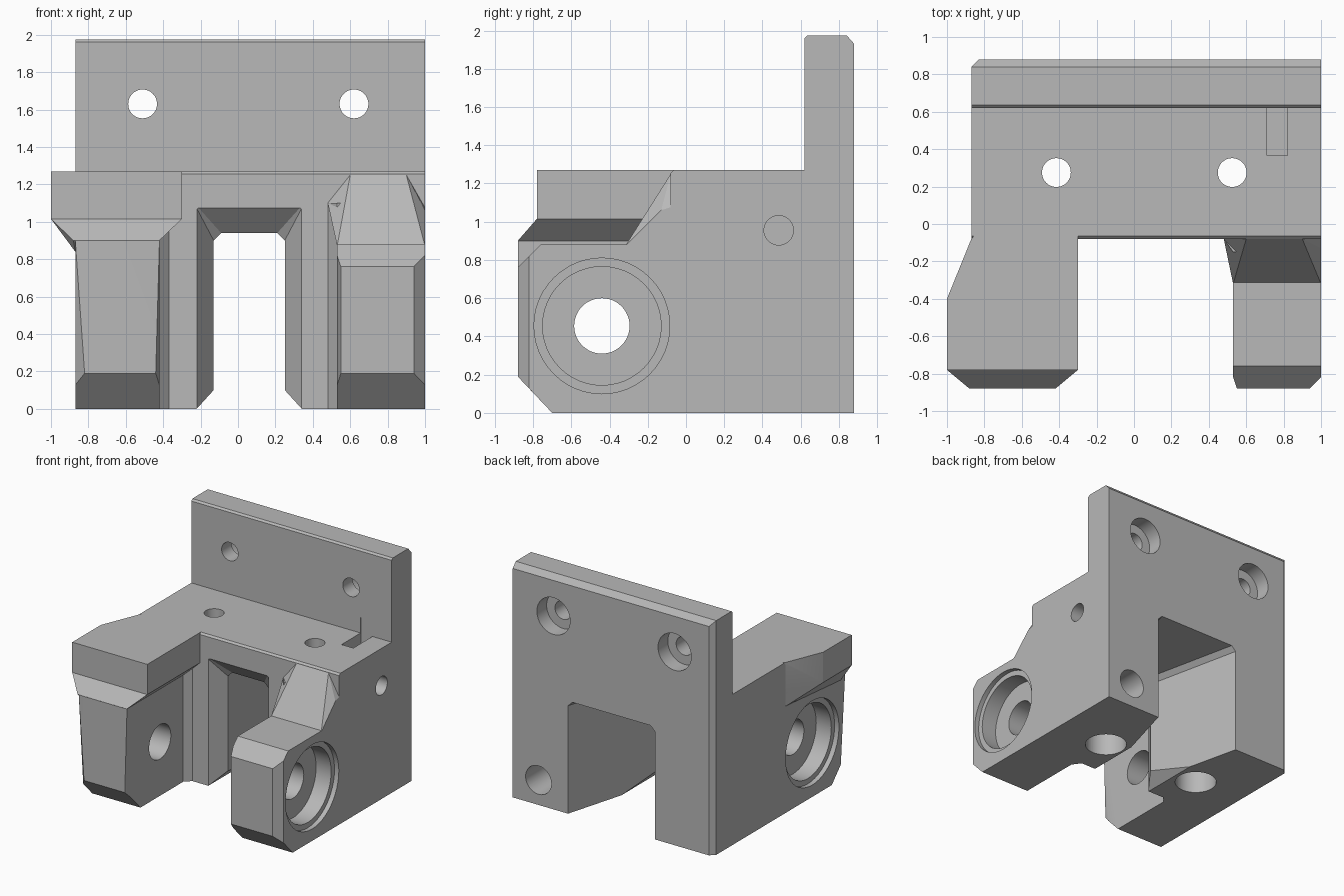
import bpy, bmesh, math
from mathutils import Matrix, Vector

if "Cube" in bpy.data.objects:
    bpy.data.objects.remove(bpy.data.objects["Cube"], do_unlink=True)

grey = bpy.data.materials.new("plain grey")
grey.use_nodes = True
grey.diffuse_color = (0.48, 0.48, 0.48, 1)
grey.node_tree.nodes["Principled BSDF"].inputs["Base Color"].default_value = (0.48, 0.48, 0.48, 1)


def finish(name, bm):
    bmesh.ops.recalc_face_normals(bm, faces=bm.faces)
    mesh = bpy.data.meshes.new(name)
    bm.to_mesh(mesh)
    bm.free()
    mesh.materials.append(grey)
    obj = bpy.data.objects.new(name, mesh)
    bpy.context.collection.objects.link(obj)
    return obj


def hull(name, points):
    """Convex solid around a few corner points."""
    bm = bmesh.new()
    for p in points:
        bm.verts.new(p)
    out = bmesh.ops.convex_hull(bm, input=bm.verts)
    bmesh.ops.delete(bm, geom=[v for v in bm.verts if not v.link_faces], context='VERTS')
    bmesh.ops.dissolve_limit(bm, angle_limit=0.002, verts=bm.verts, edges=bm.edges)
    return finish(name, bm)


def prism(name, outline, z0, z1):
    return hull(name, [(x, y, z) for x, y in outline for z in (z0, z1)])


def box(name, xs, ys, zs):
    return prism(name, [(x, y) for x in xs for y in ys], *zs)


def rod(name, start, end, radius):
    """Cylinder between two points."""
    a, b = Vector(start), Vector(end)
    turn = (b - a).to_track_quat('Z', 'Y').to_matrix().to_4x4()
    bm = bmesh.new()
    bmesh.ops.create_cone(bm, cap_ends=True, segments=48, radius1=radius, radius2=radius,
                          depth=(b - a).length,
                          matrix=Matrix.Translation((a + b) / 2) @ turn)
    return finish(name, bm)


def combine(target, tool, operation):
    mod = target.modifiers.new(tool.name, 'BOOLEAN')
    mod.operation, mod.solver, mod.object = operation, 'EXACT', tool
    bpy.context.view_layer.objects.active = target
    bpy.ops.object.modifier_apply(modifier=mod.name)
    bpy.data.objects.remove(tool, do_unlink=True)


# Main block with upright plate: side profile extruded across the width
profile = [(-.08, 0), (.88, 0), (.88, 1.93), (.84, 1.975), (.635, 1.975), (.62, 1.96),
           (.62, 1.27), (-.065, 1.27), (-.08, 1.255)]
bm = bmesh.new()
face = bm.faces.new([bm.verts.new((-.87, y, z)) for y, z in profile])
ext = bmesh.ops.extrude_face_region(bm, geom=[face])
bmesh.ops.translate(bm, vec=(1.87, 0, 0), verts=[g for g in ext["geom"] if isinstance(g, bmesh.types.BMVert)])
bracket = finish("mounting_bracket", bm)


# Front arms, with a sloped toe and bevelled front edges
def arm(name, sides, front, top, nose):
    pts = []
    for x in sides:
        pts += [(x, 0, 0), (x, -.70, 0), (x, -.82, .127), (x, 0, top),
                (x, -.82, (top + nose) / 2), (x, -.88 + top - nose, top)]
    for x in front:
        pts += [(x, -.88, .19), (x, -.88, nose)]
    return hull(name, pts)


parts = [arm("right_arm", (-.87, -.42), (-.82, -.44), .9, .899),
         arm("left_arm", (.53, 1), (.55, .94), .88, .76)]

# Overhanging shelf on the right arm and its tapered underside
shelf = [(-.8, 0), (-.87, -.08), (-1, -.40), (-1, -.78), (-.30, -.78), (-.30, 0)]
parts.append(prism("shelf", shelf, 1.015, 1.27))
parts.append(hull("shelf_taper", [(x, y, 1.015) for x, y in shelf]
                  + [(-.87, -.1, .9), (-.88, -.2, .9), (-.88, -.88, .9), (-.42, -.88, .9),
                     (-.42, 0, .9), (-.8, 0, .9), (-.87, -.82, .84)]))

# Gusset between left arm and top, corner webs beside both arms
parts.append(hull("gusset", [(x, y, .87) for x in (.53, 1) for y in (-.32, 0)]
                  + [(.48, -.08, 1.10), (.53, -.15, 1.04), (1, -.13, 1.06), (.6, -.08, 1.25),
                     (.9, -.08, 1.25), (.6, 0, 1.25), (.9, 0, 1.25), (.5, 0, 1.1), (1, 0, 1.1)]))
parts.append(prism("right_web", [(-.45, -.13), (-.42, -.13), (-.37, -.08), (-.37, 0), (-.45, 0)], 0, .95))
parts.append(prism("left_web", [(.56, -.15), (.53, -.15), (.48, -.08), (.48, 0), (.56, 0)], 0, 1.1))
for part in parts:
    combine(bracket, part, 'UNION')


# Central slot: flares to the front, the back and the bottom
def arch(x0, x1, y, top, c=.04):
    return [(x0, y, -.1), (x1, y, -.1), (x0, y, top - c), (x1, y, top - c),
            (x0 + c, y, top), (x1 - c, y, top)]


throat = arch(-.13, .25, .05, .94)
cuts = [hull("slot_front", arch(-.225, .345, -.09, 1.085, .005) + throat),
        hull("slot_back", throat + arch(-.33, .49, .9, .95)),
        hull("slot_bottom", [(x, y, z) for y in (-.2, .9)
                             for x, z in ((-.23, -.01), (.35, -.01), (-.13, .1), (.25, .1))])]

# Bevel on the right rear edge, nut pocket and its side hole
cuts.append(prism("rear_bevel", [(-.92, .79), (-.78, .93), (-.92, .93)], -.1, 2.1))
cuts.append(box("nut_pocket", (.71, .82), (.365, .622), (.8, 1.4)))
cuts.append(rod("side_hole", (1.1, .485, .955), (.6, .485, .955), .077))

# Axle hole with stepped bearing seats in both arms
for i, (outer, inward) in enumerate(((-.87, 1), (1, -1))):
    for r, depth in ((.355, .04), (.31, .18), (.145, .6)):
        cuts.append(rod("bearing_seat", (outer - inward * .2, -.44, .455),
                        (outer + inward * depth, -.44, .455), r))

# Counterbored screw holes: upright plate and vertical pair
for x in (-.51, .62):
    cuts.append(rod("plate_hole", (x, .5, 1.63), (x, 1, 1.63), .077))
    cuts.append(rod("plate_bore", (x, .75, 1.63), (x, 1, 1.63), .155))
for x in (-.415, .525):
    cuts.append(rod("vertical_hole", (x, .275, -.1), (x, .275, 1.4), .077))
    cuts.append(rod("vertical_bore", (x, .275, -.1), (x, .275, .7), .165))
cuts.append(rod("rear_hole", (.76, .55, .21), (.76, 1, .21), .12))
for cut in cuts:
    combine(bracket, cut, 'DIFFERENCE')

# Shading: round holes smooth, edges crisp
bracket.data.materials.clear()
bracket.data.materials.append(grey)
bpy.ops.object.select_all(action='DESELECT')
bracket.select_set(True)
bpy.context.view_layer.objects.active = bracket
bpy.ops.object.shade_smooth_by_angle(angle=math.radians(20))
